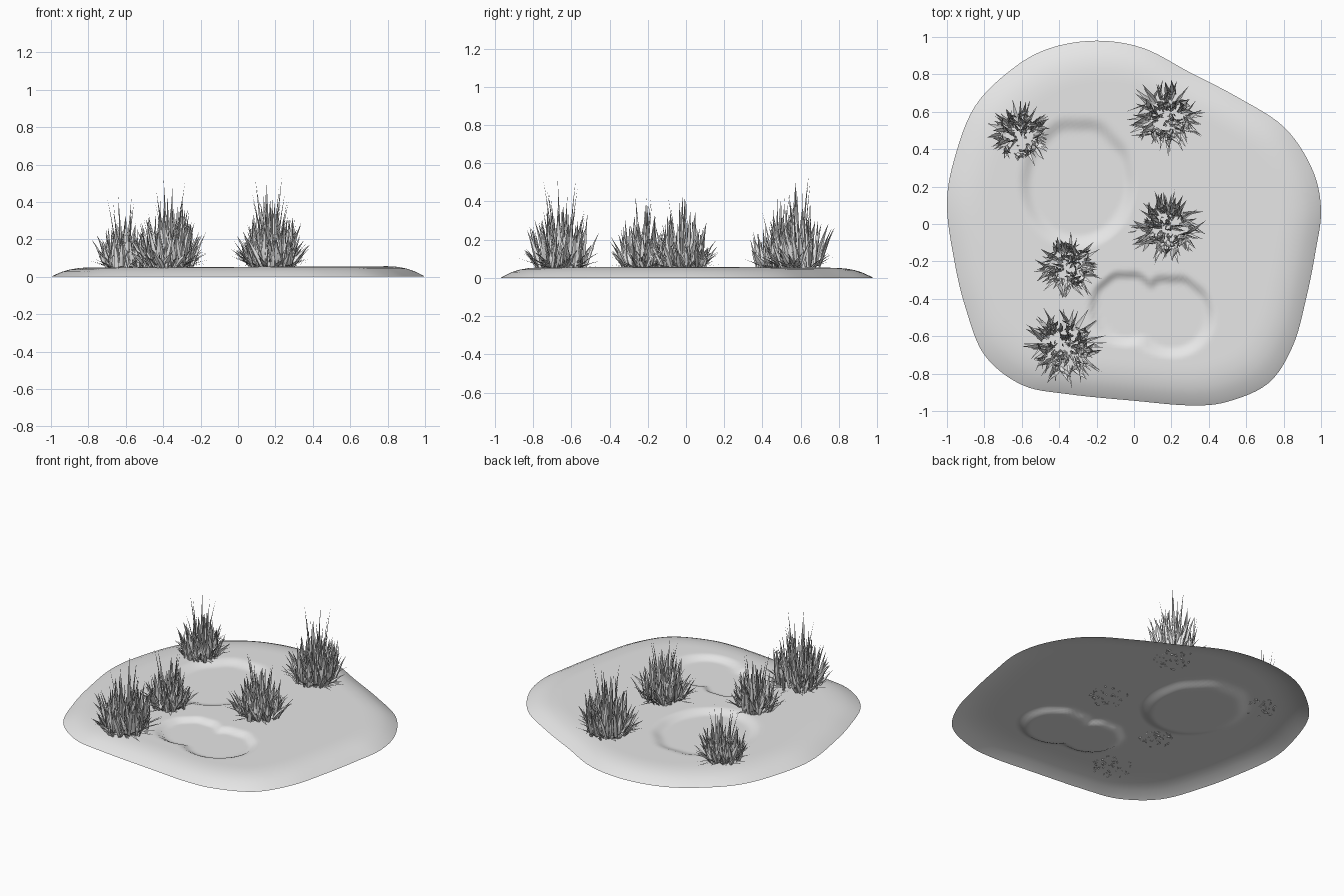
import bpy, bmesh, math, random
from mathutils import Vector

random.seed(7)
cube = bpy.data.objects.get("Cube")
if cube:
    bpy.data.objects.remove(cube)


def material(name, value):
    m = bpy.data.materials.new(name)
    m.use_nodes = True
    colour = (value, value, value, 1)
    m.diffuse_color = colour
    m.node_tree.nodes["Principled BSDF"].inputs["Base Color"].default_value = colour
    return m


plain = material("light grey", 0.8)


def finish(bm, name):
    mesh = bpy.data.meshes.new(name)
    bm.to_mesh(mesh)
    bm.free()
    mesh.materials.append(plain)
    obj = bpy.data.objects.new(name, mesh)
    bpy.context.collection.objects.link(obj)
    return obj


def smoothstep(a, b, x):
    t = min(max((x - a) / (b - a), 0), 1)
    return t * t * (3 - 2 * t)


# Ground outline, clockwise from the back
outline = [Vector(p) for p in (
    (-.2, .98), (.05, .94), (.3, .81), (.55, .68), (.8, .52), (.95, .3),
    (1, .08), (.97, -.15), (.92, -.4), (.85, -.65), (.72, -.85), (.5, -.95),
    (.3, -.97), (0, -.945), (-.35, -.91), (-.6, -.86), (-.8, -.7), (-.9, -.45),
    (-.96, -.2), (-1, .1), (-.96, .35), (-.85, .63), (-.65, .83), (-.45, .94))]


def spline(points, steps):
    """Closed smooth curve through the points."""
    out, n = [], len(points)
    for i in range(n):
        a, b, c, d = (points[(i + k - 1) % n] for k in range(4))
        for j in range(steps):
            t = j / steps
            out.append(0.5 * (2 * b + (c - a) * t + (2 * a - 5 * b + 4 * c - d) * t ** 2
                              + (3 * b - a - 3 * c + d) * t ** 3))
    return out


# Hollows: centre x, centre y, radius x, radius y
hollows = [(-.3, .22, .31, .35), (-.04, -.45, .2, .2), (.2, -.49, .23, .22)]
rim = [(.8, .055), (.85, .052), (.9, .043), (.94, .03), (.97, .016), (.99, .006), (1, 0)]


def ground_height(x, y):
    dip = 0
    for cx, cy, rx, ry in hollows:
        d = math.hypot((x - cx) / rx, (y - cy) / ry)
        ang = math.atan2(y - cy, x - cx)
        d += 0.02 * math.sin(ang * 9) * max(math.sin(ang), 0)
        dip = max(dip, 1 - smoothstep(.78, 1.04, d))
    return .053 + .004 * x - .024 * dip


# Ground sheet: rings from the middle out to a sloping rim
bm = bmesh.new()
edge = spline(outline, 6)
rings = [(i / 42 * .77, None) for i in range(1, 43)] + rim
middle = bm.verts.new((0, 0, ground_height(0, 0)))
previous = None
for s, z in rings:
    ring = []
    for p in edge:
        x, y = p * s
        h = ground_height(x, y)
        ring.append(bm.verts.new((x, y, h if z is None else h * z / .055)))
    for i in range(len(ring)):
        j = (i + 1) % len(ring)
        if previous:
            bm.faces.new((previous[i], previous[j], ring[j], ring[i]))
        else:
            bm.faces.new((middle, ring[j], ring[i]))
    previous = ring
bmesh.ops.recalc_face_normals(bm, faces=bm.faces)
if sum(f.normal.z for f in bm.faces) < 0:
    bmesh.ops.reverse_faces(bm, faces=bm.faces)
for f in bm.faces:
    f.smooth = True
finish(bm, "ground")


def add_blade(bm, root, tip, width, facing):
    """Folded, outward-bending leaf that narrows to a point."""
    side = Vector((-math.sin(facing), math.cos(facing), 0))
    out = Vector((math.cos(facing), math.sin(facing), 0))
    rows = []
    for t, w in ((0, .6), (.3, 1), (.65, .45)):
        c = root.lerp(tip, t)
        c.z += (tip.z - root.z) * .3 * t * (1 - t)
        fold = out * width * w * .35
        rows.append([bm.verts.new(v) for v in (
            c - side * width * w / 2, c + fold, c + side * width * w / 2)])
    for lo, hi in zip(rows, rows[1:]):
        for k in (0, 1):
            bm.faces.new((lo[k], lo[k + 1], hi[k + 1], hi[k]))
    point = bm.verts.new(tip)
    for k in (0, 1):
        bm.faces.new((rows[-1][k], rows[-1][k + 1], point))


def grass_clump(name, x, y, radius, height, count):
    bm = bmesh.new()
    base = ground_height(x, y)
    for _ in range(count):
        a = random.uniform(0, math.tau)
        r = math.sqrt(random.random())
        d = Vector((math.cos(a), math.sin(a), 0))
        root = Vector((x, y, base + random.uniform(-.008, .015))) + d * r * radius * .6
        reach = radius * min(r * random.uniform(.6, 1.15), 1.05)
        swing = a + random.uniform(-.4, .4)
        tip = Vector((x + math.cos(swing) * reach, y + math.sin(swing) * reach, 0))
        tall = (1 - .55 * reach / radius) * random.uniform(.3, .9)
        tip.z = base + height * tall
        add_blade(bm, root, tip, random.uniform(.016, .042), a + random.uniform(-1.2, 1.2))
    # A few thin, tall stalks
    for _ in range(7):
        a = random.uniform(0, math.tau)
        d = Vector((math.cos(a), math.sin(a), 0))
        root = Vector((x, y, base)) + d * radius * .15
        tip = root + d * radius * random.uniform(.1, .4)
        tip.z = base + height * random.uniform(.75, 1)
        add_blade(bm, root, tip, .016, a)
    # Low leaves splayed around the foot
    for _ in range(count // 4):
        a = random.uniform(0, math.tau)
        d = Vector((math.cos(a), math.sin(a), 0))
        root = Vector((x, y, base)) + d * radius * .4
        tip = Vector((x, y, base + random.uniform(.01, .1))) + d * radius * random.uniform(.8, 1.1)
        add_blade(bm, root, tip, random.uniform(.015, .03), a)
    finish(bm, name)


grass_clump("grass_back_right", -.61, .48, .18, .38, 105)
grass_clump("grass_back_left", .17, .58, .21, .49, 130)
grass_clump("grass_middle_left", .18, -.02, .2, .42, 120)
grass_clump("grass_middle_right", -.35, -.23, .18, .39, 105)
grass_clump("grass_front_right", -.37, -.65, .22, .5, 130)
